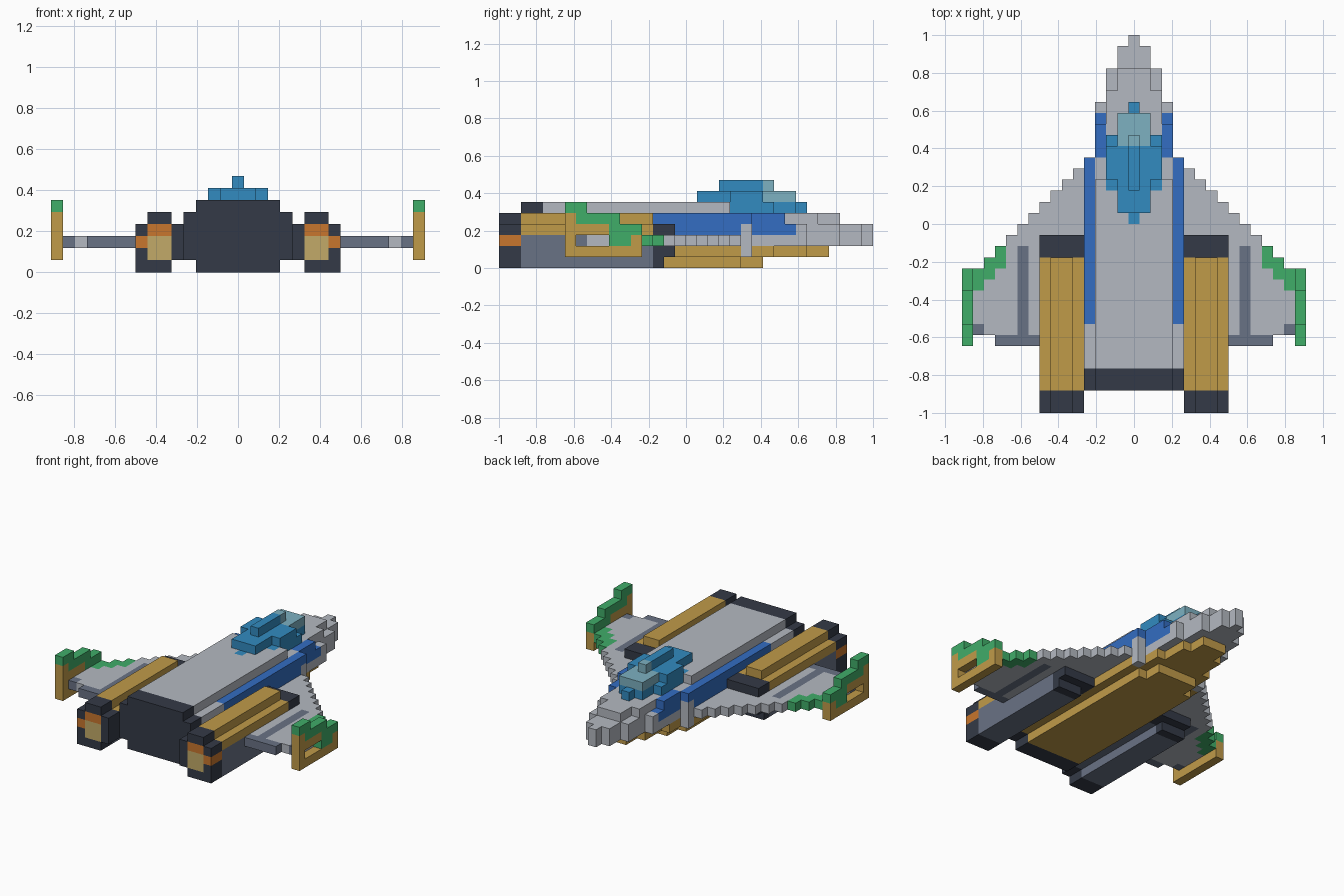
import bpy
import bmesh
from mathutils import Vector

cube = bpy.data.objects.get("Cube")
if cube:
    bpy.data.objects.remove(cube, do_unlink=True)

U = 2 / 34  # block size: the ship is 34 blocks long


def linear(h):
    vals = [int(h[n:n + 2], 16) / 255 for n in (0, 2, 4)]
    return tuple(v / 12.92 if v <= 0.04045 else ((v + 0.055) / 1.055) ** 2.4 for v in vals) + (1.0,)


COLOURS = {
    "light_grey": "b4b9c1", "gold": "c09b49", "royal_blue": "336dc2",
    "sky_blue": "328bc0", "glass_teal": "7db1c1", "green": "40ad69",
    "slate": "697285", "charcoal": "343a47", "orange": "c8762d", "pale_yellow": "c2aa68",
}
MATS = {}
for name, code in COLOURS.items():
    m = bpy.data.materials.new(name)
    m.use_nodes = True
    m.diffuse_color = linear(code)
    m.node_tree.nodes["Principled BSDF"].inputs["Base Color"].default_value = linear(code)
    MATS[name] = m

blocks = {}  # (i, j, k) -> (part, colour); later fills repaint earlier ones


def fill(part, colour, xs, ys, zs):
    """Fill an inclusive range of blocks."""
    for i in range(xs[0], xs[1] + 1):
        for j in range(ys[0], ys[1] + 1):
            for k in range(zs[0], zs[1] + 1):
                blocks[i, j, k] = (part, colour)


def centre(part, colour, half, ys, zs):
    """Block row straddling the centre line."""
    fill(part, colour, (-half, half), ys, zs)


def pair(part, colour, xs, ys, zs):
    """The same blocks on the left and the right."""
    fill("left_" + part, colour, xs, ys, zs)
    fill("right_" + part, colour, (-xs[1], -xs[0]), ys, zs)


# Wings: a stepped leading edge, slate ribs and trailing flap, green tips
for j in range(7, 22):
    pair("wing", "light_grey", (4, min(14, 26 - j)), (j, j), (2, 2))
pair("wing", "slate", (10, 10), (7, 14), (2, 2))
pair("wing", "slate", (9, 12), (6, 6), (2, 2))
pair("wing", "slate", (14, 14), (7, 7), (2, 2))
for i0, i1, j in ((12, 12, 14), (12, 13, 13), (13, 14, 12), (14, 14, 11)):
    pair("wing", "green", (i0, i1), (j, j), (2, 2))

# Hull: stepped nose layers
for half, end in ((4, 22), (3, 27), (2, 30), (1, 32), (0, 33)):
    centre("hull", "light_grey", half, (4, end), (2, 3))
for half, end in ((4, 22), (3, 25), (2, 28), (1, 30)):
    centre("hull", "light_grey", half, (4, end), (4, 4))
centre("hull", "light_grey", 3, (4, 20), (5, 5))

# Blue side stripes
pair("stripe", "royal_blue", (4, 4), (8, 21), (3, 4))
pair("stripe", "royal_blue", (4, 4), (22, 22), (4, 4))
pair("stripe", "royal_blue", (3, 3), (23, 25), (3, 4))
pair("stripe", "royal_blue", (3, 3), (26, 26), (3, 3))

# Gold keel
for half, end in ((4, 21), (3, 24), (2, 27), (1, 29)):
    centre("keel", "gold", half, (4, end), (1, 1))
for half, end in ((3, 21), (2, 23)):
    centre("keel", "gold", half, (4, end), (0, 0))
pair("stripe", "light_grey", (4, 4), (22, 22), (1, 1))

# Dark tail cap
centre("tail_cap", "charcoal", 4, (2, 3), (1, 4))
centre("tail_cap", "charcoal", 3, (2, 3), (0, 5))

# Canopy
centre("canopy", "sky_blue", 2, (20, 24), (5, 5))
centre("canopy", "sky_blue", 1, (18, 26), (5, 5))
centre("canopy", "sky_blue", 0, (17, 27), (5, 5))
centre("canopy", "sky_blue", 1, (18, 23), (6, 6))
centre("canopy", "sky_blue", 2, (21, 23), (6, 6))
centre("canopy", "glass_teal", 1, (24, 26), (6, 6))
centre("canopy", "sky_blue", 0, (20, 23), (7, 7))
centre("canopy", "glass_teal", 0, (24, 24), (7, 7))

# Engines: slate belly, gold top, dark nozzle and intake
pair("engine", "slate", (6, 8), (2, 13), (0, 2))
pair("engine", "slate", (5, 5), (2, 13), (1, 2))
pair("engine", "gold", (5, 8), (2, 13), (3, 3))
pair("engine", "gold", (6, 7), (2, 13), (4, 4))
pair("nozzle", "charcoal", (6, 8), (0, 1), (0, 3))
pair("nozzle", "charcoal", (5, 5), (0, 1), (1, 3))
pair("nozzle", "charcoal", (6, 7), (0, 1), (4, 4))
pair("nozzle", "orange", (8, 8), (0, 1), (2, 2))
pair("nozzle", "orange", (6, 7), (0, 0), (3, 3))
pair("nozzle", "pale_yellow", (6, 7), (0, 0), (1, 2))
pair("intake", "charcoal", (5, 8), (14, 15), (1, 3))
pair("intake", "charcoal", (6, 8), (14, 14), (0, 0))

# Wingtip fins: gold frame with an open slot and green stepped crest
pair("fin", "gold", (15, 15), (6, 12), (1, 3))
pair("fin", "gold", (15, 15), (6, 6), (4, 4))
pair("fin", "green", (15, 15), (6, 7), (5, 5))
pair("fin", "green", (15, 15), (7, 10), (4, 4))
pair("fin", "green", (15, 15), (10, 12), (3, 3))
pair("fin", "green", (15, 15), (10, 11), (2, 2))
for side in (-15, 15):
    for j in (7, 8, 9):
        del blocks[side, j, 2]

# Turn each part's exposed block sides into a mesh
SIDES = [Vector(d) for d in ((1, 0, 0), (-1, 0, 0), (0, 1, 0), (0, -1, 0), (0, 0, 1), (0, 0, -1))]


def build(part):
    cells = {c: v[1] for c, v in blocks.items() if v[0] == part}
    palette = sorted(set(cells.values()))
    bm = bmesh.new()
    for cell, colour in cells.items():
        mid = Vector((cell[0], cell[1] - 16.5, cell[2] + 0.5))
        for n in SIDES:
            if tuple(int(a + b) for a, b in zip(cell, n)) in blocks:
                continue
            a = Vector((n.y, n.z, n.x))
            b = n.cross(a)
            corners = [mid + (n + a * s + b * t) / 2 for s, t in ((-1, -1), (1, -1), (1, 1), (-1, 1))]
            face = bm.faces.new([bm.verts.new(p * U) for p in corners])
            face.material_index = palette.index(colour)
    bmesh.ops.remove_doubles(bm, verts=bm.verts, dist=U / 100)
    bmesh.ops.dissolve_limit(bm, angle_limit=0.01, verts=bm.verts, edges=bm.edges,
                             delimit={'MATERIAL'})
    mesh = bpy.data.meshes.new(part)
    bm.to_mesh(mesh)
    bm.free()
    for colour in palette:
        mesh.materials.append(MATS[colour])
    bpy.context.collection.objects.link(bpy.data.objects.new(part, mesh))


for part in sorted({v[0] for v in blocks.values()}):
    build(part)
